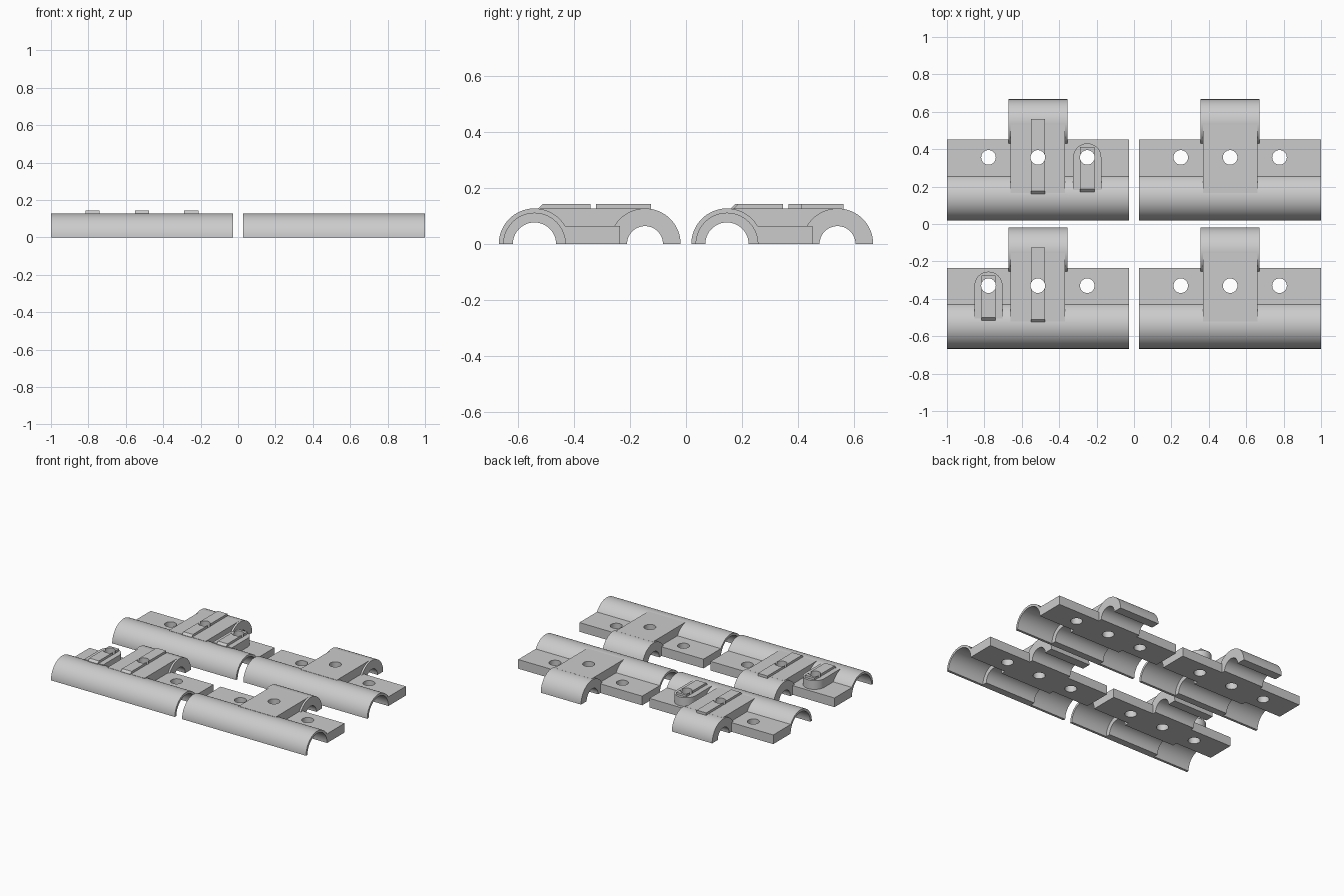
import bpy, bmesh
from math import sin, cos, radians, pi
from mathutils import Vector

cube = bpy.data.objects.get("Cube")
if cube:
    bpy.data.objects.remove(cube, do_unlink=True)

grey = bpy.data.materials.new("plain_grey")
grey.use_nodes = True
colour = (0.6, 0.6, 0.6, 1)
grey.diffuse_color = colour
grey.node_tree.nodes["Principled BSDF"].inputs["Base Color"].default_value = colour

R = 0.127          # outer radius of both sleeves
HALF = 0.486       # half length of the long sleeve
REAR = 0.394       # distance between the two sleeve axes
PLATE = 0.065      # plate thickness
HOLE_Y = 0.21
BELOW = -0.05      # solids run below the ground and are trimmed flat


def arc(cx, cy, r, start, end, n):
    steps = [radians(start + (end - start) * i / n) for i in range(n + 1)]
    return [(cx + r * cos(a), cy + r * sin(a)) for a in steps]


def circle(cx, cy, r, n=64):
    return arc(cx, cy, r, 0, 360, n)[:-1]


def prism(name, profile, axis, lo, hi):
    """Extrude a closed profile along x (profile in y, z) or z (profile in x, y)."""
    def point(p, t):
        return Vector((t, *p)) if axis == "x" else Vector((*p, t))
    bm = bmesh.new()
    face = bm.faces.new([bm.verts.new(point(p, lo)) for p in profile])
    out = bmesh.ops.extrude_face_region(bm, geom=[face])
    moved = [v for v in out["geom"] if isinstance(v, bmesh.types.BMVert)]
    step = point((0, 0), hi - lo)
    bmesh.ops.translate(bm, verts=moved, vec=step)
    bmesh.ops.recalc_face_normals(bm, faces=bm.faces)
    mesh = bpy.data.meshes.new(name)
    bm.to_mesh(mesh)
    bm.free()
    mesh.materials.append(grey)
    obj = bpy.data.objects.new(name, mesh)
    bpy.context.collection.objects.link(obj)
    return obj


def combine(body, tool, operation):
    mod = body.modifiers.new("combine", "BOOLEAN")
    mod.operation, mod.solver, mod.object = operation, "EXACT", tool
    bpy.context.view_layer.objects.active = body
    bpy.ops.object.modifier_apply(modifier=mod.name)
    bpy.data.objects.remove(tool, do_unlink=True)


def rail(name, x, front, back):
    # Raised strip with a chamfered front end
    low, mid, top = 0.11, 0.128, 0.143
    profile = [(front, low), (front, mid), (front + 0.015, top), (back, top), (back, low)]
    return prism(name, profile, "x", x - 0.0375, x + 0.0375)


def clamp(name, x, y, pad_x=None):
    # Long sleeve and mounting plate share one profile
    profile = arc(0, 0, R, 180, 30.8, 40)
    profile += [(0.305, PLATE), (0.305, BELOW), (-R, BELOW)]
    body = prism(name, profile, "x", -HALF, HALF)

    # Central arm and the short rear sleeve
    arm = [(0.02, BELOW + 0.01), (0.02, R), (0.385, R), (0.385, BELOW + 0.01)]
    solids = [prism("arm", arm, "x", -0.145, 0.145),
              prism("rear_sleeve", circle(REAR, 0, R), "x", -0.158, 0.158)]

    # Rails and the round-ended pad
    if pad_x is not None:
        outline = arc(pad_x, HOLE_Y, 0.075, 0, 180, 24)
        outline += [(pad_x - 0.075, 0.035), (pad_x + 0.075, 0.035)]
        solids += [prism("pad", outline, "z", 0.02, R),
                   rail("pad_rail", pad_x, 0.025, 0.265),
                   rail("arm_rail", 0, 0.015, 0.415)]
    for part in solids:
        combine(body, part, "UNION")

    # Stepped bore: narrow in the middle, wide at both ends
    cuts = [prism("bore", circle(0, 0, 0.077), "x", -0.6, 0.6),
            prism("rear_bore", circle(REAR, 0, 0.064), "x", -0.3, 0.3)]
    for side in (-1, 1):
        lo, hi = sorted((side * 0.2, side * 0.6))
        cuts.append(prism("end_bore", circle(0, 0, 0.11), "x", lo, hi))

    # Bolt holes and the flat underside
    for hx in (-0.264, 0, 0.264):
        cuts.append(prism("bolt_hole", circle(hx, HOLE_Y, 0.039, 32), "z", -0.2, 0.3))
    ground = [(-1, -1), (1, -1), (1, 1), (-1, 1)]
    cuts.append(prism("underside", ground, "z", -0.5, 0))
    for cutter in cuts:
        combine(body, cutter, "DIFFERENCE")

    body.location = (x, y, 0)
    bpy.ops.object.select_all(action="DESELECT")
    body.select_set(True)
    bpy.context.view_layer.objects.active = body
    bpy.ops.object.shade_smooth_by_angle(angle=radians(25))


FRONT, BACK, SIDE = -0.54, 0.146, 0.514
clamp("front_right_clamp", -SIDE, FRONT, -0.264)
clamp("back_right_clamp", -SIDE, BACK, 0.264)
clamp("front_left_clamp", SIDE, FRONT)
clamp("back_left_clamp", SIDE, BACK)
